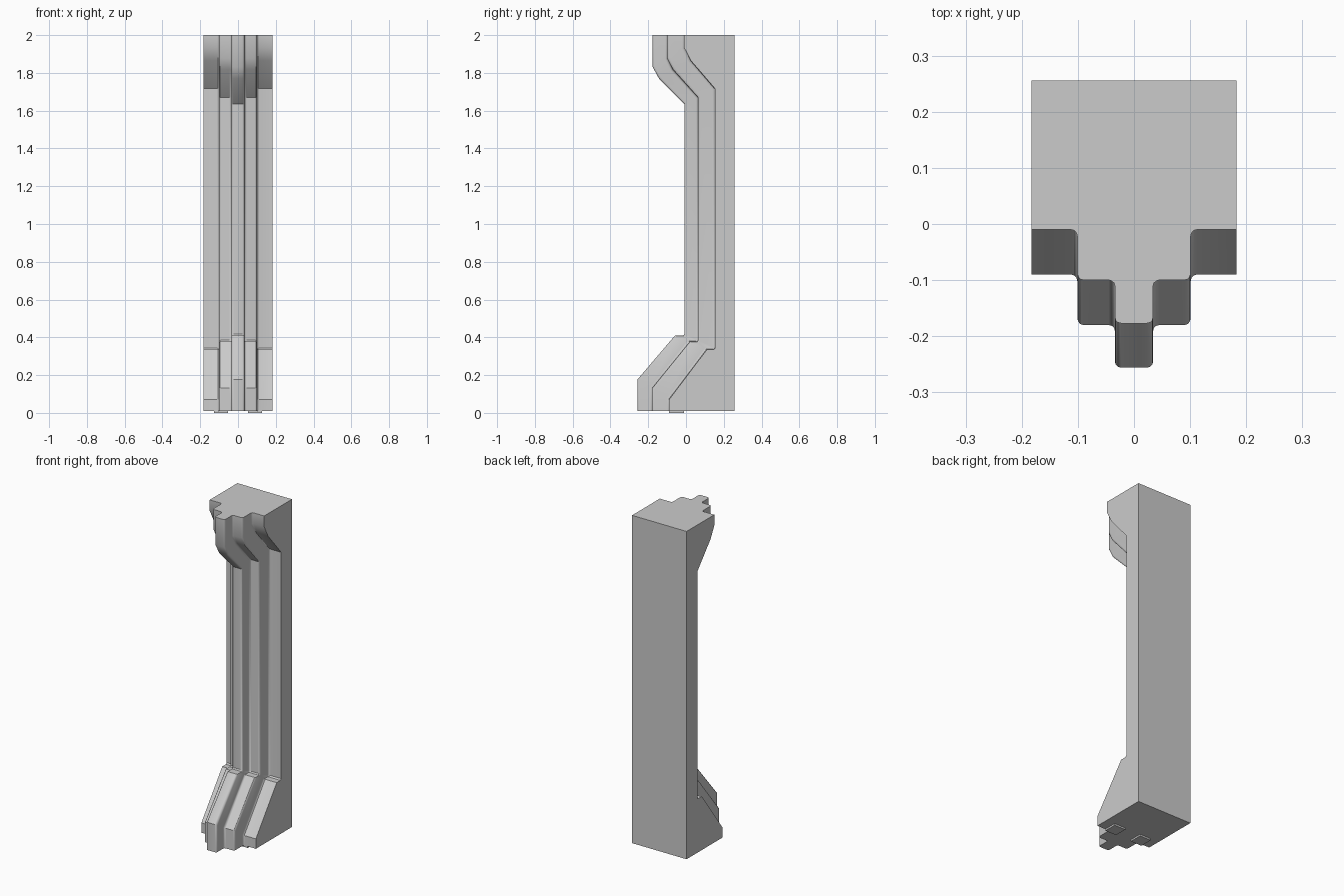
import bpy, bmesh, math

if "Cube" in bpy.data.objects:
    bpy.data.objects.remove(bpy.data.objects["Cube"])

BACK = 0.256
# Front silhouette (y, z) of the three stepped ribs, bottom to top
OUTER = [(-0.09, 0.01), (-0.09, 0.07), (0.11, 0.335), (0.146, 0.335), (0.153, 0.343),
         (0.153, 1.717), (0.026, 1.865), (-0.01, 1.934), (-0.01, 2)]
MIDDLE = [(-0.18, 0.01), (-0.18, 0.132), (0.02, 0.378), (0.057, 0.378), (0.063, 0.385),
          (0.063, 1.67), (-0.07, 1.818), (-0.10, 1.877), (-0.10, 2)]
CENTRE = [(-0.256, 0.01), (-0.256, 0.178), (-0.058, 0.41), (-0.015, 0.41), (-0.009, 0.417),
          (-0.009, 1.636), (-0.143, 1.77), (-0.177, 1.832), (-0.177, 2)]
LAYERS = [OUTER, MIDDLE, CENTRE]


def rounded(x, t, concave, r=0.011, n=3):
    """Rounded step corner in (x, layer depth) space."""
    pts = []
    for i in range(n + 1):
        a = math.pi / 2 * i / n
        p, q = r * (1 - math.sin(a)), r * (1 - math.cos(a))
        pts.append((x + p, t + q / 0.08) if concave else (x - q, t - p / 0.08))
    return pts


def front_point(t, row):
    i = min(int(t), 1)
    f = t - i
    a, b = LAYERS[i][row], LAYERS[i + 1][row]
    return a[0] + (b[0] - a[0]) * f, a[1] + (b[1] - a[1]) * f


def finish(bm, name, smooth):
    bmesh.ops.recalc_face_normals(bm, faces=bm.faces[:])
    me = bpy.data.meshes.new(name)
    bm.to_mesh(me)
    bm.free()
    ob = bpy.data.objects.new(name, me)
    bpy.context.collection.objects.link(ob)
    if smooth:
        bpy.ops.object.select_all(action='DESELECT')
        ob.select_set(True)
        bpy.context.view_layer.objects.active = ob
        bpy.ops.object.shade_smooth_by_angle(angle=math.radians(32))
    return ob


# Stepped section, mirrored across x
half = [(0.183, 0)]
for x, t, concave in [(0.101, 0, True), (0.101, 1, False), (0.034, 1, True), (0.034, 2, False)]:
    half += rounded(x, t, concave)
section = half + [(-x, t) for x, t in reversed(half)]

# Pillar: loft the section along the rib silhouettes, then close the block
bm = bmesh.new()
rows = []
for k in range(len(OUTER)):
    rows.append([bm.verts.new((x, *front_point(t, k))) for x, t in section])
for r0, r1 in zip(rows, rows[1:]):
    for i in range(len(section) - 1):
        bm.faces.new((r0[i], r0[i + 1], r1[i + 1], r1[i]))
rb, lb, lt, rt = [bm.verts.new((x, BACK, z)) for x, z in
                  [(0.183, 0.01), (-0.183, 0.01), (-0.183, 2), (0.183, 2)]]
bm.faces.new((rb, lb, lt, rt))
bm.faces.new(rows[0] + [lb, rb])
bm.faces.new(rows[-1] + [lt, rt])
bm.faces.new([r[0] for r in rows] + [rt, rb])
bm.faces.new([r[-1] for r in rows] + [lt, lb])
finish(bm, "stepped_pillar", True)

# Thin foot pads under the base
for side, name in [(1, "foot_pad_right"), (-1, "foot_pad_left")]:
    bm = bmesh.new()
    bmesh.ops.create_cube(bm, size=1)
    for v in bm.verts:
        v.co.x = side * 0.09 + v.co.x * 0.075
        v.co.y = -0.05 + v.co.y * 0.078
        v.co.z = 0.006 + v.co.z * 0.012
    finish(bm, name, False)
